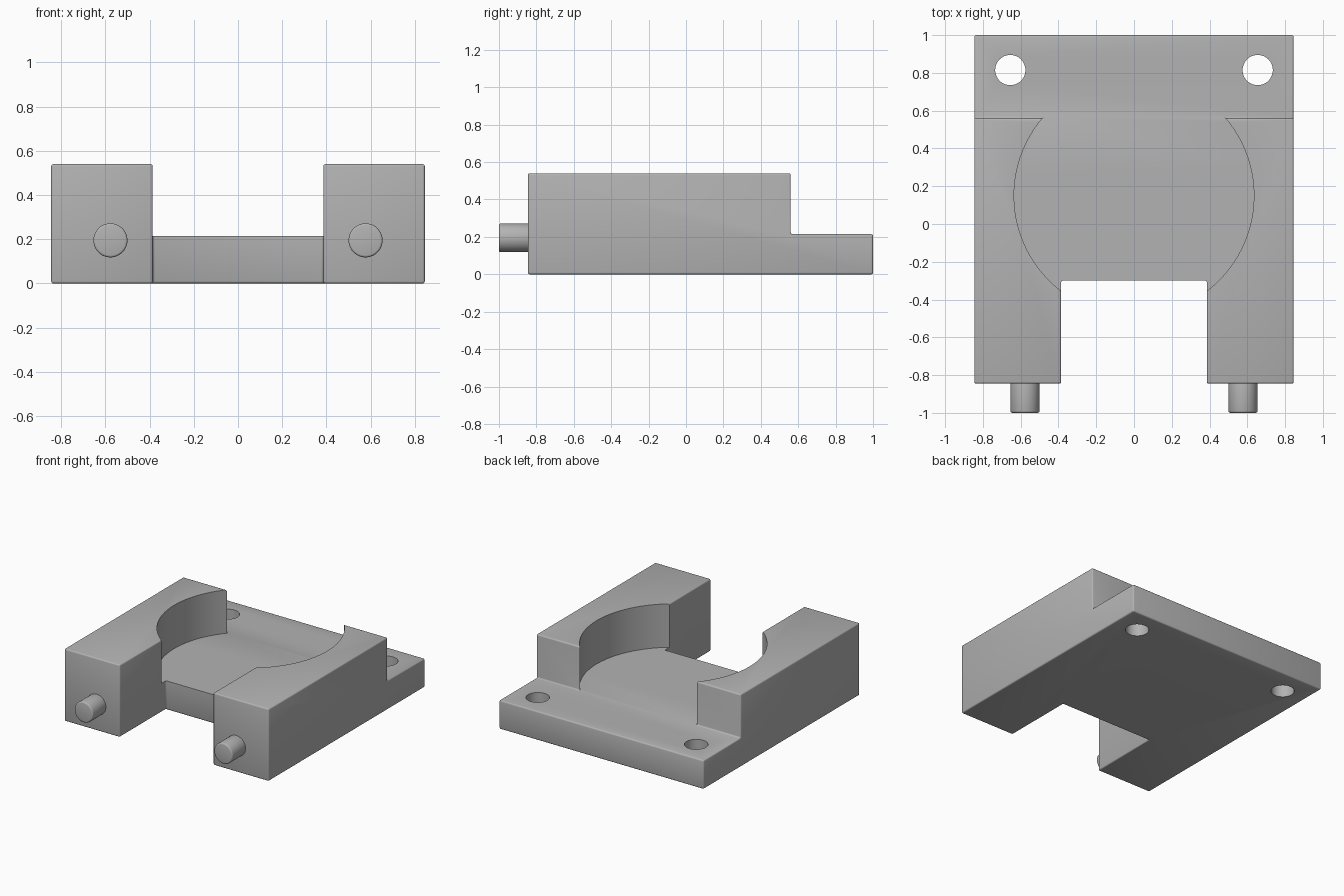
import bpy, math
from mathutils import Matrix

old = bpy.data.objects.get("Cube")
if old:
    bpy.data.objects.remove(old, do_unlink=True)

grey = bpy.data.materials.new("plain_grey")
grey.use_nodes = True
grey.diffuse_color = (0.45, 0.45, 0.45, 1)
grey.node_tree.nodes["Principled BSDF"].inputs["Base Color"].default_value = grey.diffuse_color


def prism(name, profile, x0, x1):
    """Extrude a (y, z) profile along x."""
    n = len(profile)
    verts = [(x, y, z) for x in (x0, x1) for y, z in profile]
    faces = [tuple(reversed(range(n))), tuple(range(n, 2 * n))]
    faces += [(i, (i + 1) % n, n + (i + 1) % n, n + i) for i in range(n)]
    mesh = bpy.data.meshes.new(name)
    mesh.from_pydata(verts, [], faces)
    mesh.materials.append(grey)
    obj = bpy.data.objects.new(name, mesh)
    bpy.context.collection.objects.link(obj)
    return obj


def cylinder(name, radius, depth, location, sides, along_y=False):
    bpy.ops.mesh.primitive_cylinder_add(vertices=sides, radius=radius, depth=depth, location=location)
    obj = bpy.context.object
    obj.name = name
    if along_y:
        obj.data.transform(Matrix.Rotation(math.pi / 2, 4, "X"))
    obj.data.materials.append(grey)
    return obj


def apply(obj, mod):
    bpy.context.view_layer.objects.active = obj
    bpy.ops.object.modifier_apply(modifier=mod.name)


def cut(obj, cutter):
    cutter.hide_render = True
    mod = obj.modifiers.new("cut", "BOOLEAN")
    mod.operation, mod.solver, mod.object = "DIFFERENCE", "EXACT", cutter
    apply(obj, mod)
    bpy.data.objects.remove(cutter, do_unlink=True)


def round_edges(obj, width):
    mod = obj.modifiers.new("rounding", "BEVEL")
    mod.width, mod.segments, mod.limit_method = width, 3, "ANGLE"
    apply(obj, mod)


def smooth(obj):
    bpy.ops.object.select_all(action="DESELECT")
    obj.select_set(True)
    bpy.context.view_layer.objects.active = obj
    bpy.ops.object.shade_smooth_by_angle(angle=math.radians(35))


# Stepped body, with a low mounting ledge at the back
body = prism("body", [(-0.845, 0), (1, 0), (1, 0.215), (0.56, 0.215),
                      (0.56, 0.54), (-0.845, 0.54)], -0.845, 0.845)

# Square front notch between the arms
cut(body, prism("notch_cutter", [(-1.2, -0.3), (-0.3, -0.3), (-0.3, 0.9), (-1.2, 0.9)], -0.386, 0.386))
round_edges(body, 0.01)

# Round pocket and the two screw holes
cut(body, cylinder("pocket_cutter", 0.635, 1, (0, 0.15, 0.7155), 96))
for x in (-0.655, 0.655):
    cut(body, cylinder("hole_cutter", 0.08, 1, (x, 0.815, 0.1), 48))
smooth(body)

# Front pins, sunk a little into the arms
for side, x in (("right", -0.577), ("left", 0.577)):
    pin = cylinder(side + "_pin", 0.077, 0.18, (x, -0.91, 0.195), 48, along_y=True)
    round_edges(pin, 0.01)
    smooth(pin)
